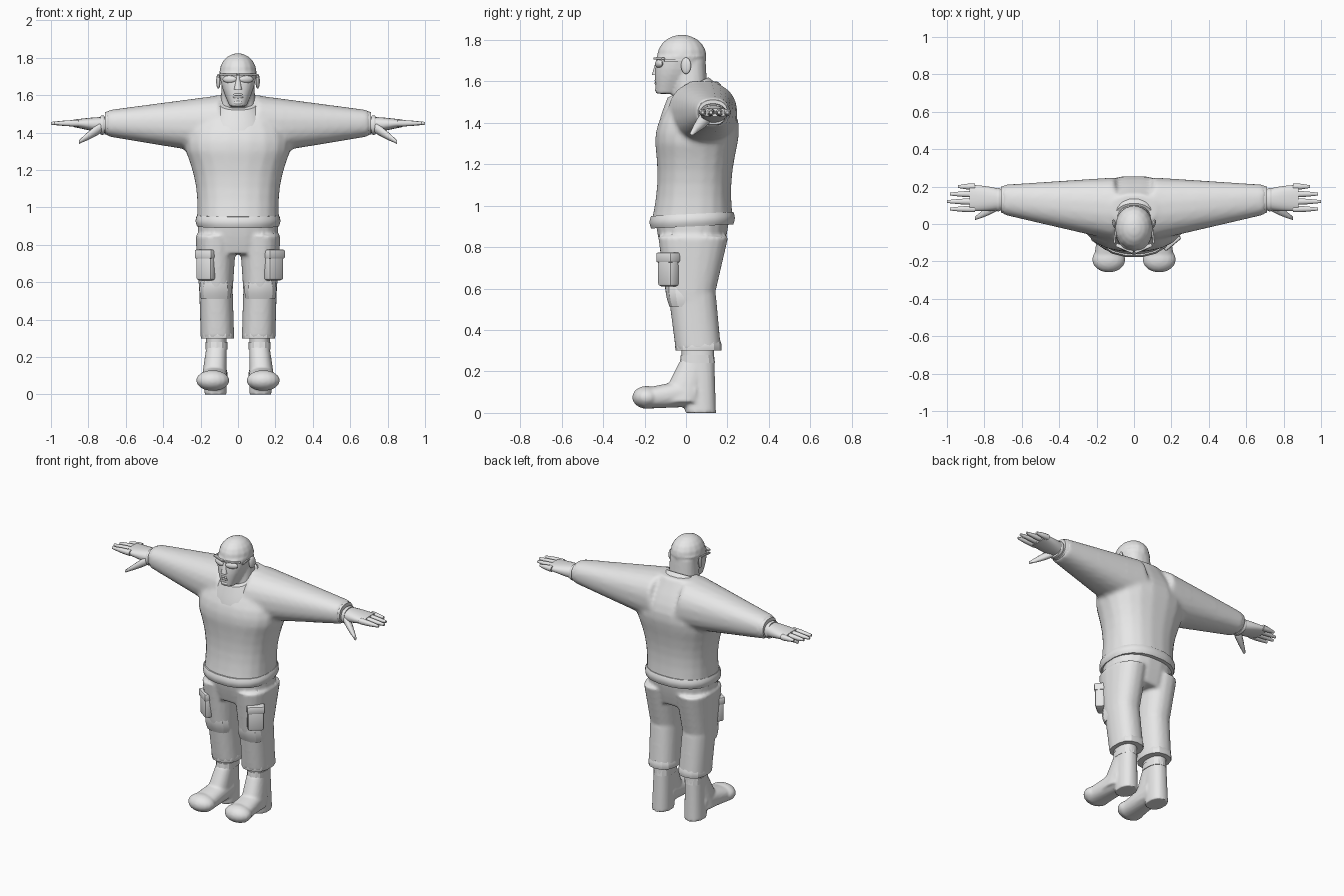
import bpy, bmesh, math
from mathutils import Matrix, Vector

if "Cube" in bpy.data.objects:
    bpy.data.objects.remove(bpy.data.objects["Cube"])

grey = bpy.data.materials.new("plain grey")
grey.use_nodes = True
colour = (0.8, 0.8, 0.8, 1)
grey.diffuse_color = colour
grey.node_tree.nodes["Principled BSDF"].inputs["Base Color"].default_value = colour


def tube(bm, start, end, start_half, end_half, bulge=0, tilt=0, sides=20, steps=6):
    """Rounded tapering tube; the half sizes lie across its main axis."""
    start, end = Vector(start), Vector(end)
    span = end - start
    axis = max(range(3), key=lambda k: abs(span[k]))
    across, up = [k for k in range(3) if k != axis]
    loops = []
    for step in range(steps + 1):
        t = step / steps
        swell = 1 + bulge * math.sin(math.pi * t)
        half = Vector(start_half).lerp(Vector(end_half), t) * swell
        loop = []
        for i in range(sides):
            turn = math.tau * (i + 0.5) / sides
            c, s = math.cos(turn), math.sin(turn)
            point = start + span * t
            point[across] += half.x * math.copysign(abs(c) ** 0.85, c)
            rise = half.y * math.copysign(abs(s) ** 0.85, s)
            point[up] += rise
            point[axis] += tilt * rise
            loop.append(bm.verts.new(point))
        loops.append(loop)
    for low, high in zip(loops, loops[1:]):
        for i in range(sides):
            j = (i + 1) % sides
            bm.faces.new((low[i], low[j], high[j], high[i]))
    bm.faces.new(loops[0])
    bm.faces.new(loops[-1])


def placed(location, size, turn):
    rotation = Matrix.Rotation(turn, 4, "Z")
    return Matrix.Translation(location) @ rotation @ Matrix.Diagonal((*size, 1))


def blob(bm, location, radii, turn=0):
    bmesh.ops.create_uvsphere(bm, u_segments=16, v_segments=10, radius=1,
                              matrix=placed(location, radii, turn))


def box(bm, location, size, turn, bevel):
    made = bmesh.ops.create_cube(bm, size=1, matrix=placed(location, size, turn))
    edges = list({edge for vert in made["verts"] for edge in vert.link_edges})
    bmesh.ops.bevel(bm, geom=edges, offset=bevel, segments=2, affect="EDGES", profile=0.5)


def finish(name, bm, mirror=False, fuse=0, angle=40):
    """Turn a bmesh into an object, optionally mirrored or fused to one skin."""
    bmesh.ops.recalc_face_normals(bm, faces=bm.faces)
    mesh = bpy.data.meshes.new(name)
    bm.to_mesh(mesh)
    bm.free()
    mesh.materials.append(grey)
    obj = bpy.data.objects.new(name, mesh)
    bpy.context.collection.objects.link(obj)
    bpy.ops.object.select_all(action="DESELECT")
    obj.select_set(True)
    bpy.context.view_layer.objects.active = obj
    bpy.ops.object.shade_smooth_by_angle(angle=math.radians(angle))
    if fuse:
        skin = obj.modifiers.new("fuse", "REMESH")
        skin.mode = "VOXEL"
        skin.voxel_size = fuse
        skin.use_smooth_shade = True
        relax = obj.modifiers.new("relax", "SMOOTH")
        relax.factor, relax.iterations = 0.5, 4
    if mirror:
        obj.modifiers.new("mirror", "MIRROR").use_mirror_merge = False


# Sweater: belly, chest and both sleeves fused into one skin
bm = bmesh.new()
tube(bm, (0, .03, .91), (0, .05, 1.3), (.22, .2), (.28, .2), bulge=-.1)
tube(bm, (0, .05, 1.3), (0, .08, 1.6), (.28, .2), (.12, .08), bulge=.25)
for side in (1, -1):
    tube(bm, (side * .1, .08, 1.44), (side * .7, .13, 1.45), (.17, .16), (.08, .07))
finish("sweater", bm, fuse=.014)

# Sweater trim: hem band, cuffs and slanted collar
bm = bmesh.new()
tube(bm, (0, .03, .9), (0, .03, .96), (.22, .2), (.22, .2), bulge=.04, tilt=.05)
finish("sweater_hem", bm)

bm = bmesh.new()
tube(bm, (.65, .13, 1.45), (.71, .13, 1.45), (.08, .07), (.07, .06), bulge=.05)
finish("sleeve_cuff", bm, mirror=True)

bm = bmesh.new()
tube(bm, (0, .03, 1.44), (0, .01, 1.57), (.18, .17), (.11, .1), bulge=.05, tilt=.5)
finish("collar", bm)

# Head: skull, jaw, brow and neck fused
bm = bmesh.new()
blob(bm, (0, -.02, 1.72), (.1, .12, .105))
tube(bm, (0, -.09, 1.54), (0, -.02, 1.72), (.045, .055), (.1, .115), bulge=.12)
blob(bm, (0, -.1, 1.71), (.08, .045, .02))
tube(bm, (0, .02, 1.45), (0, .02, 1.7), (.1, .09), (.085, .075))
finish("head", bm, fuse=.008)

# Face: nose, lips, chin and ears
bm = bmesh.new()
tube(bm, (0, -.14, 1.63), (0, -.13, 1.7), (.022, .025), (.01, .015), sides=10)
finish("nose", bm, angle=60)

bm = bmesh.new()
for height in (1.59, 1.604):
    blob(bm, (0, -.14, height), (.03, .012, .008))
blob(bm, (0, -.13, 1.56), (.03, .02, .015))
finish("lips_and_chin", bm)

bm = bmesh.new()
blob(bm, (.105, 0, 1.675), (.01, .025, .04), turn=-.3)
finish("ear", bm, mirror=True)

# Glasses: lenses, brow bar and temple arms
bm = bmesh.new()
blob(bm, (.045, -.13, 1.685), (.04, .015, .02), turn=.35)
box(bm, (.05, -.13, 1.71), (.1, .02, .01), turn=.4, bevel=.003)
box(bm, (.1, -.05, 1.7), (.01, .11, .01), turn=.1, bevel=.002)
finish("glasses", bm, mirror=True)

# Hands: palm, four fingers, thumb and wrist band
bm = bmesh.new()
tube(bm, (.68, .13, 1.44), (.88, .14, 1.45), (.05, .045), (.07, .02), bulge=.1)
finish("palm", bm, mirror=True, angle=60)

bm = bmesh.new()
for finger in range(4):
    y = .2 - .04 * finger
    tip = 1 - .015 * (finger - 2) ** 2
    tube(bm, (.85, y, 1.45), (tip, y, 1.45), (.018, .018), (.008, .008), bulge=.2, sides=8)
finish("fingers", bm, mirror=True, angle=60)

bm = bmesh.new()
tube(bm, (.73, .1, 1.43), (.85, .03, 1.35), (.03, .03), (.01, .01), bulge=.2, sides=10)
finish("thumb", bm, mirror=True, angle=60)

bm = bmesh.new()
tube(bm, (.715, .13, 1.44), (.735, .13, 1.44), (.06, .05), (.06, .05), bulge=.05)
finish("wrist_band", bm, mirror=True)

# Trousers: hips, thighs and shins fused
bm = bmesh.new()
tube(bm, (0, .03, .75), (0, .03, .94), (.2, .14), (.215, .18), bulge=.03)
for side in (1, -1):
    x = side * .118
    tube(bm, (x, .02, .55), (x, .035, .85), (.09, .115), (.11, .17))
    tube(bm, (side * .11, .06, .3), (x, .03, .57), (.09, .11), (.09, .115))
finish("trousers", bm, fuse=.011)

# Knee patches and trouser cuffs
bm = bmesh.new()
tube(bm, (.12, -.02, .51), (.12, -.03, .61), (.08, .06), (.08, .07), bulge=.1, sides=12)
finish("knee_patch", bm, mirror=True, angle=25)

bm = bmesh.new()
tube(bm, (.11, .06, .3), (.11, .06, .35), (.09, .11), (.085, .105), bulge=.04, sides=14)
finish("trouser_cuff", bm, mirror=True, angle=25)

# Cargo pockets with flaps on the front outer thighs
for name, x, turn in (("left_pocket", .19, .7), ("right_pocket", -.17, -.6)):
    bm = bmesh.new()
    box(bm, (x, -.085, .69), (.1, .06, .16), turn, bevel=.015)
    box(bm, (x, -.085, .75), (.11, .07, .05), turn, bevel=.01)
    finish(name, bm)

# Boots: shaft, instep, foot and rounded toe fused
bm = bmesh.new()
tube(bm, (.12, .07, 0), (.115, .055, .33), (.06, .075), (.055, .08))
tube(bm, (.13, -.03, .05), (.115, .04, .25), (.07, .1), (.055, .07))
tube(bm, (.12, .05, .1), (.135, -.2, .07), (.065, .07), (.08, .05))
blob(bm, (.135, -.19, .075), (.09, .07, .055))
finish("boot", bm, mirror=True, fuse=.008)

# Boot collar
bm = bmesh.new()
tube(bm, (.115, .055, .24), (.115, .055, .28), (.06, .085), (.06, .08), sides=14)
finish("boot_collar", bm, mirror=True, angle=25)
